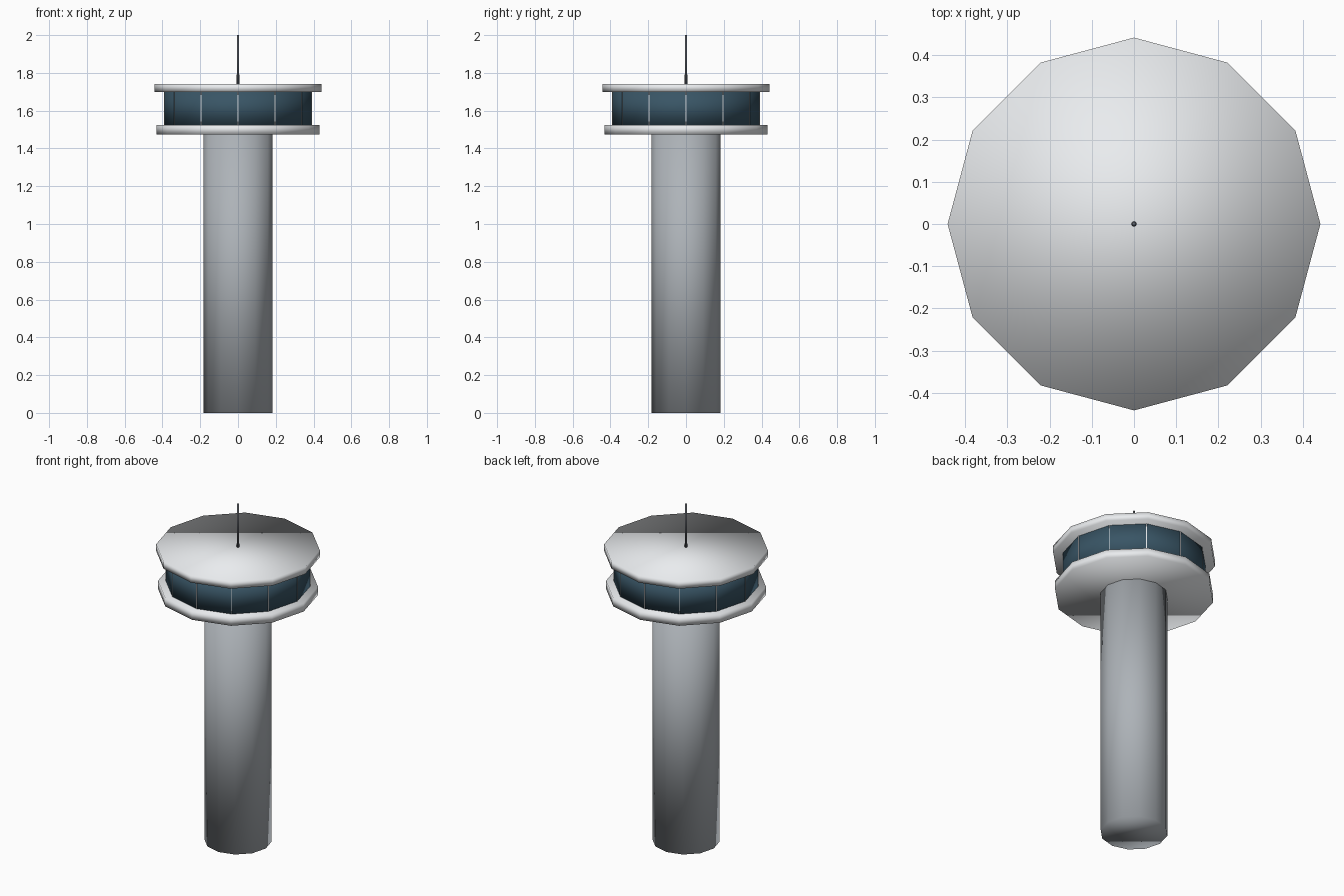
import bpy
from math import cos, sin, pi

if "Cube" in bpy.data.objects:
    bpy.data.objects.remove(bpy.data.objects["Cube"])


def material(name, rgb):
    m = bpy.data.materials.new(name)
    m.diffuse_color = (*rgb, 1)
    m.use_nodes = True
    m.node_tree.nodes["Principled BSDF"].inputs["Base Color"].default_value = m.diffuse_color
    return m


concrete = material("concrete", (0.42, 0.45, 0.48))
white = material("white_paint", (0.82, 0.84, 0.86))
glass = material("tinted_glass", (0.04, 0.09, 0.13))
metal = material("dark_metal", (0.12, 0.13, 0.15))


def drum(name, r_bottom, r_top, z0, z1, mat, sides=12):
    """Low-poly smooth-shaded cylinder with a corner on the +x axis."""
    bpy.ops.mesh.primitive_cone_add(
        vertices=sides, radius1=r_bottom, radius2=r_top, depth=z1 - z0,
        location=(0, 0, (z0 + z1) / 2))
    ob = bpy.context.object
    ob.name = name
    ob.data.materials.append(mat)
    bpy.ops.object.shade_smooth()
    return ob


# Tower stem and the control cab stacked on it
drum("shaft", 0.182, 0.182, 0.0, 1.475, concrete)
drum("cab_floor", 0.432, 0.432, 1.475, 1.525, white)
drum("cab_windows", 0.39, 0.39, 1.525, 1.70, glass)
drum("cab_roof", 0.442, 0.442, 1.70, 1.742, white)

# Hairline mullions on the window corners
for i in range(12):
    a = i * pi / 6
    bpy.ops.mesh.primitive_cube_add(
        size=1, location=(0.389 * cos(a), 0.389 * sin(a), 1.6125), rotation=(0, 0, a))
    bar = bpy.context.object
    bar.name = f"mullion_{i + 1}"
    bar.scale = (0.004, 0.004, 0.175)
    bar.data.materials.append(white)

# Antenna
drum("antenna", 0.007, 0.005, 1.742, 2.0, metal, sides=8)
